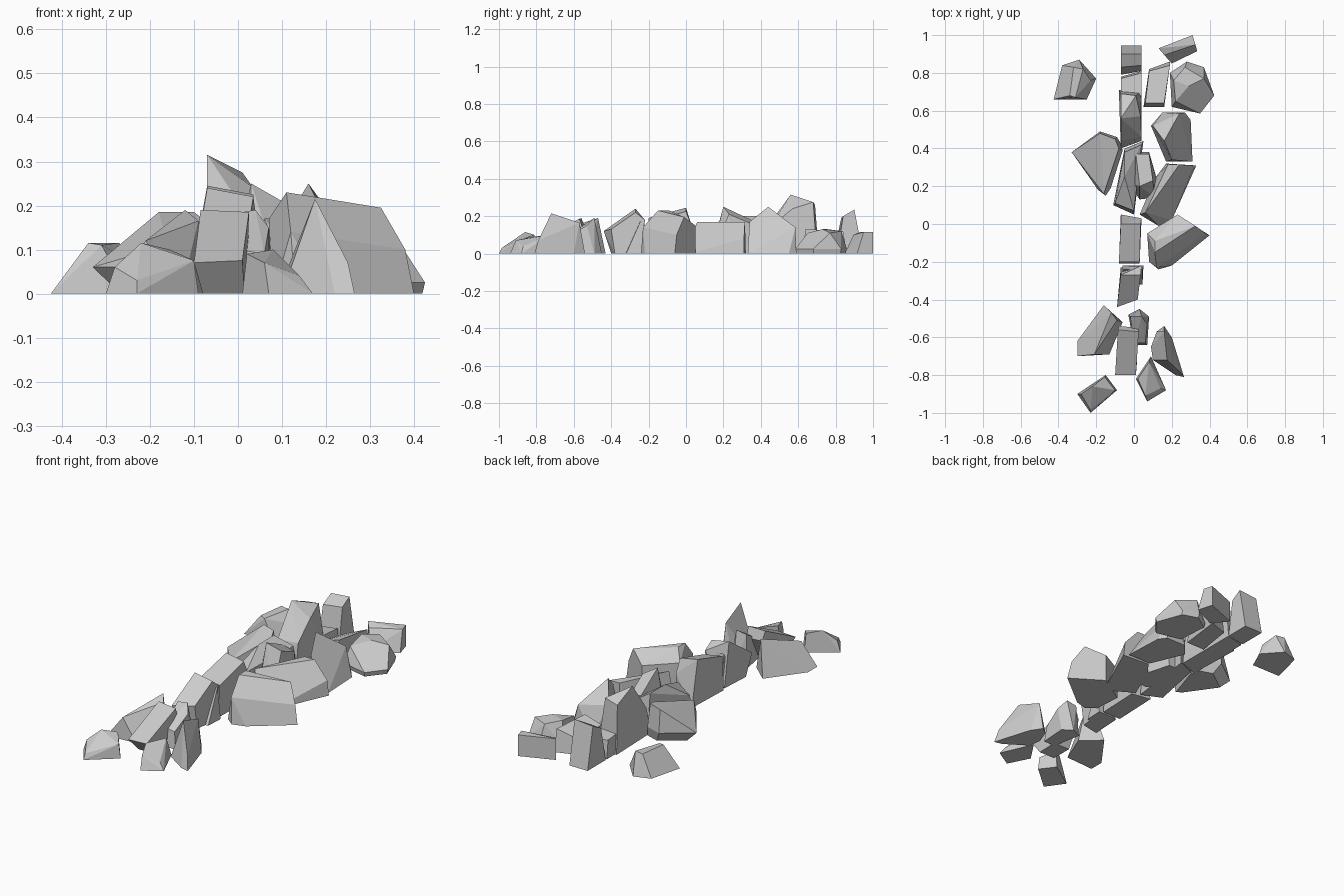
import bpy, bmesh
from mathutils import Vector


def rock(name, outline, crest, lift=0.0, foot=0.8, shift=(0, 0)):
    """Convex faceted stone: plan outline, a few crest points, optional undercut foot."""
    ring = [Vector((x, y, lift)) for x, y in outline]
    pts = ring + [Vector(p) for p in crest]
    if lift:
        mid = sum(ring, Vector()) / len(ring)
        for p in ring:
            q = mid + (p - mid) * foot
            pts.append(Vector((q.x + shift[0], q.y + shift[1], 0)))
    bm = bmesh.new()
    for p in pts:
        bm.verts.new(p)
    hull = bmesh.ops.convex_hull(bm, input=bm.verts)
    junk = {g for g in hull["geom_interior"] + hull["geom_unused"]
            if isinstance(g, bmesh.types.BMVert)}
    bmesh.ops.delete(bm, geom=list(junk), context='VERTS')
    # merge nearly coplanar triangles into broad facets
    bmesh.ops.dissolve_limit(bm, angle_limit=0.2, verts=bm.verts, edges=bm.edges)
    bmesh.ops.recalc_face_normals(bm, faces=bm.faces)
    me = bpy.data.meshes.new(name)
    bm.to_mesh(me)
    bm.free()
    bpy.context.collection.objects.link(bpy.data.objects.new(name, me))


# central wall course, back to front
rock("wall_stone_back", [(-.07, .79), (.04, .81), (.04, .945), (-.07, .945)],
     [(-.07, .83, .19), (.04, .84, .2), (.04, .9, .235), (-.07, .9, .225)])
rock("wall_stone_low", [(-.07, .65), (.04, .65), (.04, .81), (-.07, .78)],
     [(-.07, .68, .11), (.04, .68, .11), (.04, .8, .1), (-.07, .77, .1)])
rock("wall_stone_peak", [(-.07, .4), (.04, .44), (.04, .7), (-.08, .71)],
     [(-.07, .56, .315), (.01, .68, .275), (.035, .57, .24), (-.07, .69, .26),
      (-.07, .44, .15), (.04, .46, .15)])
rock("wall_stone_middle", [(-.11, .1), (0, .05), (.05, .44), (-.05, .4)],
     [(-.1, .11, .1), (0, .07, .13), (-.05, .38, .2), (.04, .42, .15), (-.05, .25, .2)])
rock("wall_stone_tall", [(-.08, -.21), (.03, -.21), (.04, .03), (-.07, .05)],
     [(-.08, -.2, .19), (.03, -.2, .17), (-.07, 0, .245), (.035, 0, .225), (.04, .03, .15)])
rock("wall_stone_leaning", [(-.08, -.4), (.02, -.38), (.04, -.25), (-.07, -.23)],
     [(-.09, -.44, .12), (.02, -.4, .13), (-.07, -.27, .24), (.035, -.27, .22), (.04, -.22, .18)])
rock("wall_wedge", [(-.06, -.33), (.045, -.32), (.05, -.22), (-.06, -.22)],
     [(.045, -.24, .18), (-.06, -.24, .18)])

# big stones along the right side
rock("stone_right_front", [(.07, -.05), (.08, -.2), (.13, -.24), (.2, -.22), (.4, -.06), (.23, .05)],
     [(.11, -.15, .23), (.11, -.09, .23), (.325, -.01, .195), (.07, -.05, .17),
      (.23, .05, .15), (.38, -.05, .1), (.12, -.23, .14)])
rock("stone_right_middle", [(.03, .05), (.13, -.01), (.2, .02), (.33, .31), (.17, .32), (.11, .24)],
     [(.06, .06, .17), (.12, .2, .17), (.18, .315, .17), (.24, .315, .17), (.32, .31, .08)])
rock("stone_right_back", [(.09, .52), (.15, .59), (.27, .59), (.3, .55), (.31, .33), (.17, .33)],
     [(.16, .44, .25), (.24, .585, .14), (.2, .34, .17), (.1, .52, .15)])
rock("stone_upright", [(0, .38), (.08, .38), (.12, .24), (.11, .14), (.03, .13), (-.03, .22)],
     [(.03, .2, .25), (.1, .23, .21), (.08, .37, .15), (.01, .37, .17)])

# rear rubble
rock("rubble_rear_large", [(.2, .62), (.35, .585), (.425, .68), (.37, .83), (.28, .86), (.19, .8)],
     [(.22, .65, .11), (.21, .76, .13), (.29, .73, .13), (.37, .77, .11), (.27, .83, .12)],
     lift=.025, foot=.95)
rock("rubble_rear_slab", [(.05, .62), (.16, .62), (.19, .86), (.08, .82)],
     [(.06, .64, .1), (.16, .64, .13), (.19, .84, .12), (.08, .81, .08)])
rock("rubble_rear_end", [(.13, .93), (.31, 1), (.335, .915), (.2, .85)],
     [(.13, .93, .115), (.31, 1, .115), (.325, .95, .115), (.16, .895, .1)])
rock("rubble_rear_left", [(-.425, .66), (-.38, .84), (-.29, .87), (-.2, .77), (-.25, .66)],
     [(-.34, .68, .115), (-.32, .83, .115), (-.27, .82, .115), (-.31, .67, .11), (-.23, .76, .07)])

# left slab
rock("stone_left", [(-.33, .38), (-.18, .49), (-.09, .46), (-.07, .4), (-.15, .15), (-.19, .18)],
     [(-.18, .48, .185), (-.1, .45, .185), (-.08, .4, .17), (-.16, .16, .11)],
     lift=.06, foot=.8, shift=(.03, 0))

# front rubble
rock("stone_front_left", [(-.3, -.7), (-.3, -.62), (-.16, -.43), (-.06, -.52), (-.13, -.69)],
     [(-.12, -.47, .19), (-.09, -.51, .165), (-.21, -.69, .12)])
rock("slab_front_leaning", [(-.08, -.74), (.015, -.74), (.02, -.62), (-.08, -.62)],
     [(-.1, -.8, .07), (.01, -.8, .075), (-.085, -.56, .19), (.025, -.57, .185),
      (.02, -.55, .13), (-.08, -.54, .14)])
rock("stone_front_small", [(-.03, -.48), (.03, -.45), (.08, -.49), (.07, -.64), (0, -.64)],
     [(-.02, -.49, .18), (.04, -.49, .19), (.07, -.53, .15), (.06, -.63, .09), (0, -.63, .1)])
rock("stone_front_right", [(.09, -.65), (.12, -.57), (.16, -.54), (.2, -.6), (.265, -.81), (.22, -.8), (.1, -.72)],
     [(.175, -.72, .215), (.16, -.57, .165), (.25, -.79, .07)])
rock("rubble_front_right", [(.07, -.94), (.17, -.88), (.09, -.7), (.01, -.82)],
     [(.02, -.82, .09), (.06, -.91, .07), (.08, -.73, .1), (.14, -.87, .04)])
rock("rubble_front_left", [(-.3, -.9), (-.23, -1), (-.09, -.88), (-.15, -.8)],
     [(-.28, -.9, .06), (-.22, -.86, .115), (-.155, -.81, .1), (-.1, -.88, .075), (-.23, -.985, .03)])
